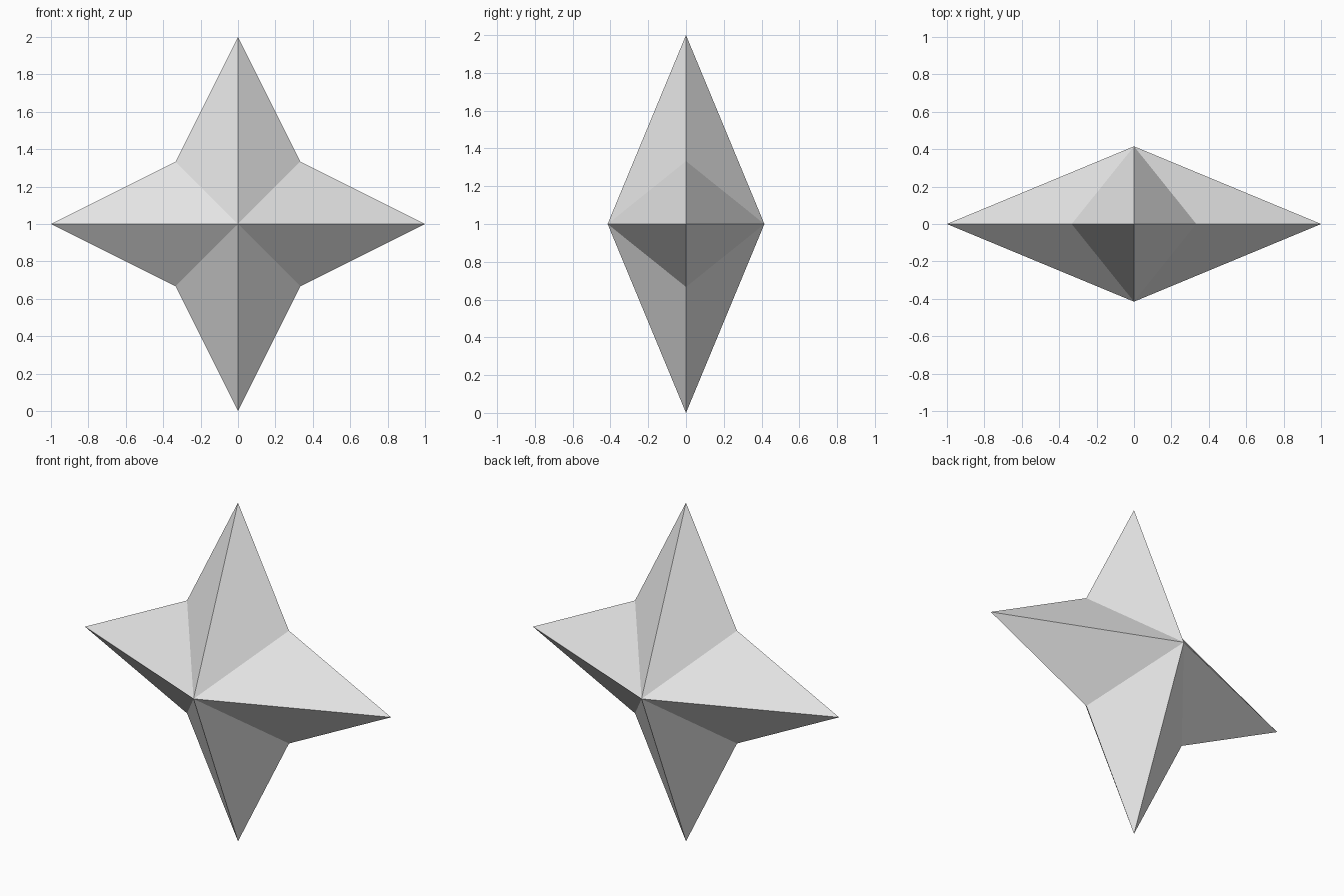
import bpy
import bmesh
from math import cos, sin, pi

cube = bpy.data.objects.get("Cube")
if cube:
    bpy.data.objects.remove(cube, do_unlink=True)

TIP = 1.0             # reach of each point
NOTCH = 0.333         # inner corner offset along x and z
DEPTH = 0.415         # half thickness at the centre
CENTRE = 1.0          # height of the centre

grey = bpy.data.materials.new("light_grey")
grey.use_nodes = True
grey.diffuse_color = (0.8, 0.8, 0.8, 1)
grey.node_tree.nodes["Principled BSDF"].inputs["Base Color"].default_value = (0.8, 0.8, 0.8, 1)

bm = bmesh.new()

# Star outline, alternating points and notches
rim = []
for i in range(8):
    radius = TIP if i % 2 == 0 else NOTCH * 2 ** 0.5
    angle = i * pi / 4
    rim.append(bm.verts.new((radius * cos(angle), 0, CENTRE + radius * sin(angle))))

# Facets rising from the outline to the front and back peaks
for y in (-DEPTH, DEPTH):
    peak = bm.verts.new((0, y, CENTRE))
    for i in range(8):
        bm.faces.new((rim[i], rim[(i + 1) % 8], peak))
bmesh.ops.recalc_face_normals(bm, faces=bm.faces)

mesh = bpy.data.meshes.new("four_point_star")
bm.to_mesh(mesh)
bm.free()
mesh.materials.append(grey)
star = bpy.data.objects.new("four_point_star", mesh)
bpy.context.collection.objects.link(star)
